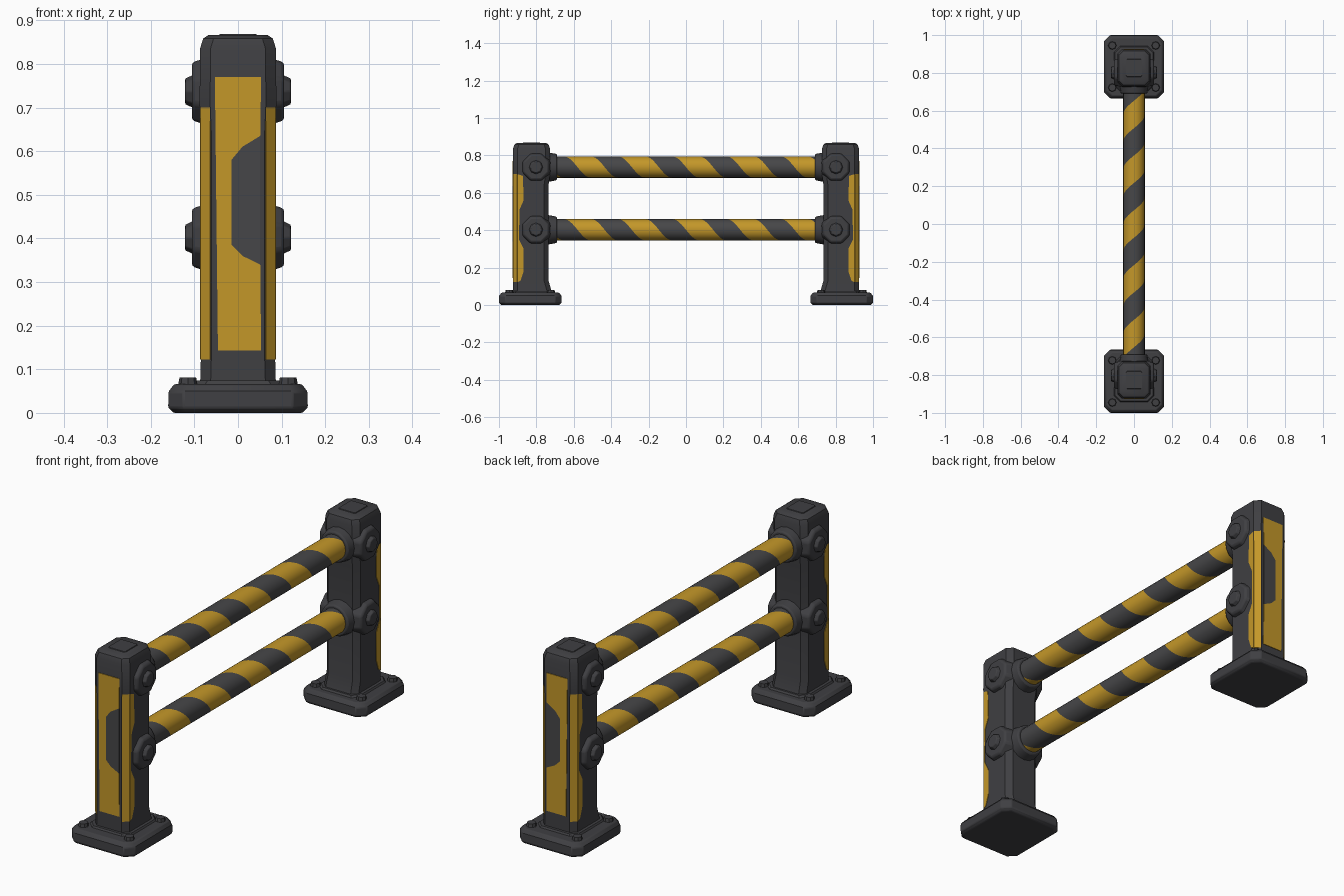
import bpy, bmesh, math
from mathutils import Vector, Matrix

if "Cube" in bpy.data.objects:
    bpy.data.objects.remove(bpy.data.objects["Cube"])


def material(name, rgb):
    m = bpy.data.materials.new(name)
    m.diffuse_color = (*rgb, 1)
    m.use_nodes = True
    m.node_tree.nodes["Principled BSDF"].inputs["Base Color"].default_value = m.diffuse_color
    return m


DARK = material("charcoal", (0.05, 0.05, 0.055))
GREY = material("stripe_grey", (0.062, 0.062, 0.065))
YELLOW = material("safety_yellow", (0.55, 0.31, 0.022))


def finish(bm, name, mats, bevel=0, mirror=True, angle=35):
    bmesh.ops.recalc_face_normals(bm, faces=bm.faces)
    me = bpy.data.meshes.new(name)
    bm.to_mesh(me)
    bm.free()
    ob = bpy.data.objects.new(name, me)
    bpy.context.collection.objects.link(ob)
    for m in mats:
        me.materials.append(m)
    bpy.ops.object.select_all(action='DESELECT')
    ob.select_set(True)
    bpy.context.view_layer.objects.active = ob
    bpy.ops.object.shade_smooth_by_angle(angle=math.radians(angle))
    if bevel:
        b = ob.modifiers.new("bevel", 'BEVEL')
        b.width, b.segments, b.limit_method = bevel, 2, 'ANGLE'
        b.angle_limit = math.radians(40)
    if mirror:  # second post on the +y side
        m = ob.modifiers.new("mirror", 'MIRROR')
        m.use_axis = (False, True, False)
        m.use_mirror_merge = False
    return ob


def loft(name, rows, mat, bevel=0):
    """Stack of chamfered rectangles: (z, half width, y front, y back, chamfer)."""
    bm = bmesh.new()
    rings = []
    for z, w, a, b, c in rows:
        pts = [(-w + c, a), (w - c, a), (w, a + c), (w, b - c),
               (w - c, b), (-w + c, b), (-w, b - c), (-w, a + c)]
        rings.append([bm.verts.new((x, y, z)) for x, y in pts])
    for r, s in zip(rings, rings[1:]):
        for i in range(8):
            j = (i + 1) % 8
            bm.faces.new((r[i], r[j], s[j], s[i]))
    bm.faces.new(rings[0])
    bm.faces.new(rings[-1])
    return finish(bm, name, [mat], bevel)


def cylinder(name, loc, axis, r1, r2, depth, sides, mat, bevel=0, turn=0):
    bm = bmesh.new()
    rot = Vector((0, 0, 1)).rotation_difference(Vector(axis)).to_matrix().to_4x4()
    mtx = Matrix.Translation(loc) @ rot @ Matrix.Rotation(turn, 4, 'Z')
    bmesh.ops.create_cone(bm, cap_ends=True, segments=sides, radius1=r1, radius2=r2,
                          depth=depth, matrix=mtx)
    return finish(bm, name, [mat], bevel)


def plate(name, pts, normal, mat, t=0.004):
    """Thin painted plate from an outline lying on the surface."""
    bm = bmesh.new()
    n = Vector(normal).normalized() * t / 2
    lo = [bm.verts.new(Vector(p) - n) for p in pts]
    hi = [bm.verts.new(Vector(p) + n) for p in pts]
    bm.faces.new(lo)
    bm.faces.new(hi)
    for i in range(len(pts)):
        j = (i + 1) % len(pts)
        bm.faces.new((lo[i], lo[j], hi[j], hi[i]))
    return finish(bm, name, [mat])


# base plate with softened edges
loft("base_plate", [(0, 0.148, -0.988, -0.677, 0.03), (0.012, 0.16, -1, -0.665, 0.034),
                    (0.048, 0.16, -1, -0.665, 0.034), (0.066, 0.146, -0.986, -0.679, 0.03)],
     DARK, 0.004)
loft("foot_collar", [(0.06, 0.108, -0.945, -0.70, 0.03), (0.074, 0.1, -0.937, -0.71, 0.03)], DARK)
for i, x in enumerate((-0.115, 0.115)):
    for j, y in enumerate((-0.945, -0.722)):
        cylinder(f"base_bolt_{i}{j}", (x, y, 0.068), (0, 0, 1), 0.024, 0.019, 0.026, 8, DARK)

# post, slightly wider at the head
C = 0.024
loft("post", [(0.06, 0.087, -0.925, -0.715, C), (0.13, 0.085, -0.925, -0.735, C),
              (0.64, 0.085, -0.925, -0.735, C), (0.71, 0.088, -0.925, -0.725, C),
              (0.835, 0.087, -0.925, -0.727, C), (0.858, 0.08, -0.917, -0.735, C),
              (0.866, 0.068, -0.905, -0.747, C)], DARK)
loft("cap_panel", [(0.862, 0.045, -0.875, -0.777, 0.006), (0.869, 0.042, -0.872, -0.78, 0.006)], DARK)

# rail joints: side bosses, bolts and sockets
for tag, z in (("upper", 0.737), ("lower", 0.402)):
    for side, s in (("left", -1), ("right", 1)):
        cylinder(f"{tag}_boss_{side}", (s * 0.075, -0.802, z), (s, 0, 0), 0.092, 0.072, 0.062,
                 8, DARK, 0.008, math.pi / 8)
        cylinder(f"{tag}_boss_bolt_{side}", (s * 0.108, -0.802, z), (s, 0, 0), 0.042, 0.03, 0.026,
                 8, DARK, 0.003)
    cylinder(f"{tag}_socket", (0, -0.722, z), (0, 1, 0), 0.082, 0.07, 0.064, 16, DARK, 0.006)

# yellow paint on the outer face with an angled notch
F = -0.9255
front = [(-0.053, 0.77), (0.053, 0.77), (0.051, 0.635), (0.01, 0.61), (-0.015, 0.58),
         (-0.015, 0.385), (0.01, 0.36), (0.051, 0.34), (0.053, 0.143), (-0.046, 0.143)]
plate("front_paint", [(x, F, z) for x, z in front], (0, 1, 0), YELLOW)
notch = [(0.051, 0.635), (0.01, 0.61), (-0.015, 0.58), (-0.015, 0.385), (0.01, 0.36), (0.051, 0.34)]
plate("front_notch", [(x, F, z) for x, z in notch], (0, 1, 0), GREY)

# yellow paint on the chamfers and side edges
edge = [(-0.901, 0.70), (-0.872, 0.69), (-0.868, 0.56), (-0.89, 0.51), (-0.893, 0.35),
        (-0.868, 0.30), (-0.868, 0.18), (-0.885, 0.13), (-0.901, 0.122)]
for side, s in (("left", -1), ("right", 1)):
    a, b = (s * 0.063, -0.923), (s * 0.085, -0.901)
    plate(f"corner_paint_{side}", [(*a, 0.122), (*b, 0.122), (*b, 0.70), (*a, 0.70)],
          (s, -1, 0), YELLOW)
    plate(f"side_paint_{side}", [(s * 0.0855, y, z) for y, z in edge], (1, 0, 0), YELLOW)


def rail(name, z, r=0.057, period=0.29, n=24, end=0.72):
    """Tube whose face rows follow a helix, so the stripes are real faces."""
    bm = bmesh.new()
    rows = []
    for i in range(-8, 10):
        row = []
        for j in range(n + 1):
            t = math.tau * j / n
            y = period * (i / 2 - 0.25 - (j / n - 0.25))
            row.append(bm.verts.new((r * math.cos(t), y, z + r * math.sin(t))))
        rows.append(row)
    for i in range(len(rows) - 1):
        for j in range(n):
            f = bm.faces.new((rows[i][j], rows[i][j + 1], rows[i + 1][j + 1], rows[i + 1][j]))
            f.material_index = i % 2
    for s in (-1, 1):
        bmesh.ops.bisect_plane(bm, geom=bm.verts[:] + bm.edges[:] + bm.faces[:],
                               plane_co=(0, s * end, 0), plane_no=(0, s, 0), clear_outer=True)
    bmesh.ops.remove_doubles(bm, verts=bm.verts, dist=1e-4)
    finish(bm, name, [YELLOW, GREY], mirror=False)


# striped rails
rail("upper_rail", 0.737)
rail("lower_rail", 0.402)
